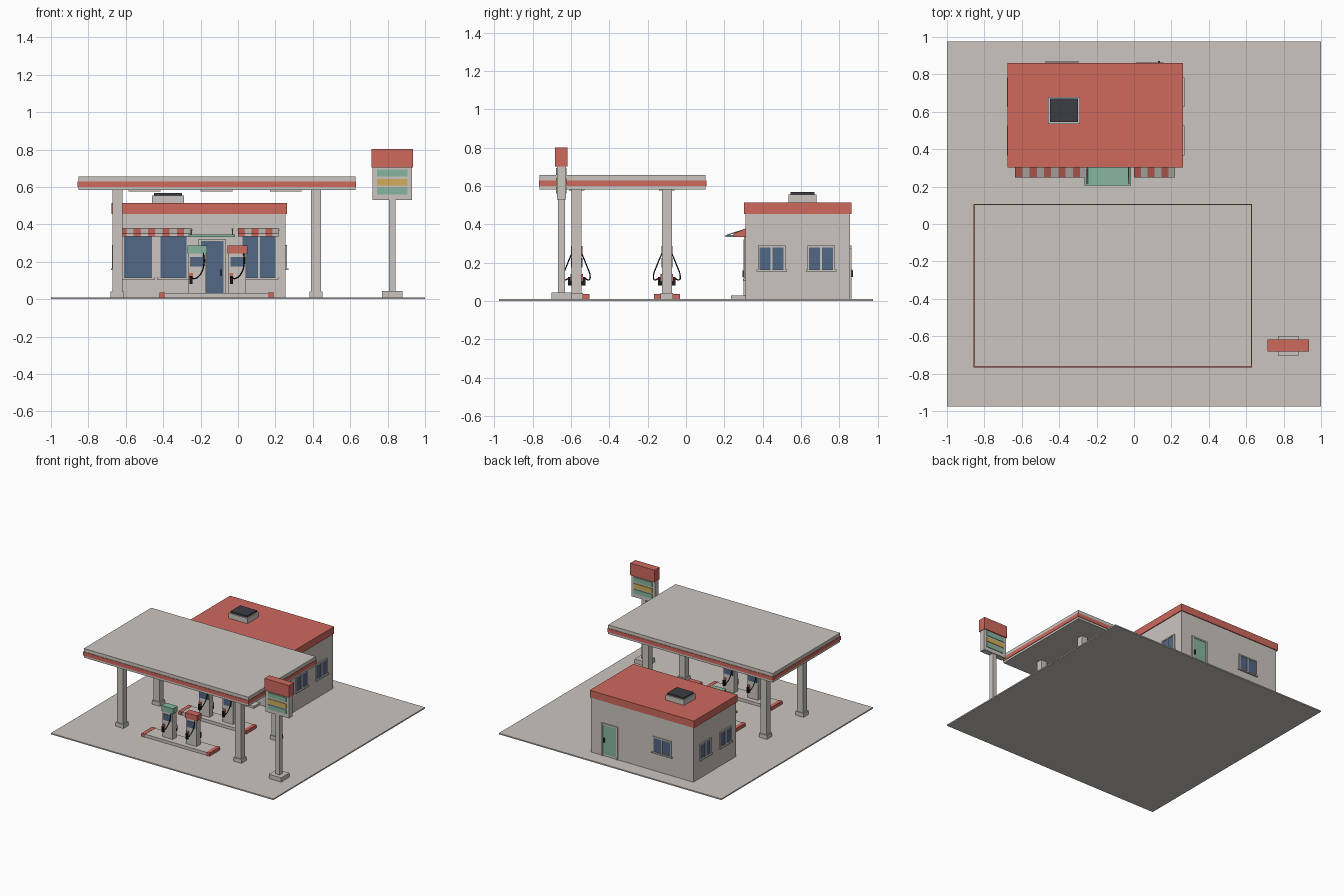
import bpy, bmesh
from mathutils import Vector

cube = bpy.data.objects.get("Cube")
if cube:
    bpy.data.objects.remove(cube)


def material(name, rgb):
    m = bpy.data.materials.new(name)
    m.use_nodes = True
    m.diffuse_color = (*rgb, 1)
    m.node_tree.nodes["Principled BSDF"].inputs["Base Color"].default_value = (*rgb, 1)
    return m


WHITE = material("warm_white", (0.60, 0.56, 0.52))
RED = material("coral_red", (0.62, 0.14, 0.11))
GREEN = material("mint_green", (0.24, 0.47, 0.35))
GLASS = material("blue_glass", (0.085, 0.135, 0.24))
YELLOW = material("yellow", (0.65, 0.42, 0.10))
DARK = material("charcoal", (0.045, 0.045, 0.06))
BLACK = material("black_rubber", (0.01, 0.01, 0.012))


def finish(name, bm, *mats):
    bmesh.ops.recalc_face_normals(bm, faces=bm.faces)
    mesh = bpy.data.meshes.new(name)
    bm.to_mesh(mesh)
    bm.free()
    for m in mats:
        mesh.materials.append(m)
    ob = bpy.data.objects.new(name, mesh)
    bpy.context.collection.objects.link(ob)
    return ob


def box(name, mat, x, y, z):
    """Box from (low, high) ranges on each axis."""
    bm = bmesh.new()
    bmesh.ops.create_cube(bm, size=1)
    for v in bm.verts:
        v.co = [r[0] if c < 0 else r[1] for c, r in zip(v.co, (x, y, z))]
    return finish(name, bm, mat)


def around(c, w):
    return (c - w / 2, c + w / 2)


def tube(name, mat, points, radius):
    cu = bpy.data.curves.new(name, "CURVE")
    cu.dimensions = "3D"
    cu.bevel_depth, cu.bevel_resolution, cu.resolution_u = radius, 1, 6
    cu.use_fill_caps = True
    sp = cu.splines.new("BEZIER")
    sp.bezier_points.add(len(points) - 1)
    for p, co in zip(sp.bezier_points, points):
        p.co = co
        p.handle_left_type = p.handle_right_type = "AUTO"
    cu.materials.append(mat)
    ob = bpy.data.objects.new(name, cu)
    bpy.context.collection.objects.link(ob)


def wall_box(name, mat, wall, u, z, out, back=0.002):
    """Box on a wall: wall = (axis, position, outward sign), u runs along the wall."""
    axis, pos, s = wall
    d = sorted((pos - s * back, pos + s * out))
    return box(name, mat, *((d, u, z) if axis == "x" else (u, d, z)))


def window(name, wall, u, z, panes=2, bar=0.01):
    """Glass panel with frame bars, mullions and a sill."""
    wall_box(name + "_glass", GLASS, wall, u, z, 0.003)
    for i in range(panes + 1):
        c = u[0] + (u[1] - u[0]) * i / panes
        wall_box(name + "_bar", WHITE, wall, around(c, bar), z, 0.008)
    wall_box(name + "_head", WHITE, wall, (u[0] - bar / 2, u[1] + bar / 2), around(z[1], bar), 0.008)
    wall_box(name + "_sill", WHITE, wall, (u[0] - 0.012, u[1] + 0.012), (z[0] - 0.01, z[0]), 0.014)


# Ground slab
box("ground", WHITE, (-1, 1), (-0.975, 0.975), (0, 0.01))

# Shop walls, roof and rooftop vent
box("shop_walls", WHITE, (-0.665, 0.255), (0.31, 0.855), (0.01, 0.46))
box("shop_roof", RED, (-0.675, 0.262), (0.303, 0.862), (0.455, 0.513))
box("roof_vent", WHITE, (-0.46, -0.29), (0.535, 0.68), (0.513, 0.555))
box("roof_vent_cap", DARK, (-0.45, -0.3), (0.545, 0.67), (0.555, 0.568))

# Shop windows
front, rear = ("y", 0.31, -1), ("y", 0.855, 1)
window("front_window_right", front, (-0.615, -0.455), (0.115, 0.34), 1)
window("front_window_middle", front, (-0.42, -0.27), (0.115, 0.34), 1)
window("front_window_left", front, (0.02, 0.205), (0.115, 0.34), 2)
window("rear_window", rear, (-0.465, -0.305), (0.165, 0.285))
for side, wall in (("right", ("x", -0.665, -1)), ("left", ("x", 0.255, 1))):
    for y in (0.447, 0.705):
        window(side + "_side_window", wall, around(y, 0.135), (0.165, 0.285))

# Doors with frames, handles and the front step
for name, wall, x, top, mat in (("front_door", front, -0.138, 0.31, GLASS),
                                ("rear_door", rear, 0.085, 0.265, GREEN)):
    wall_box(name, mat, wall, around(x, 0.13), (0.025, top), 0.004)
    for s in (-1, 1):
        wall_box(name + "_jamb", WHITE, wall, around(x + s * 0.067, 0.012), (0.01, top), 0.009)
    wall_box(name + "_lintel", WHITE, wall, around(x, 0.146), (top, top + 0.012), 0.009)
    wall_box(name + "_handle", DARK, wall, around(x + 0.048, 0.01), (0.125, 0.16), 0.016)
box("front_step", WHITE, (-0.25, -0.02), (0.235, 0.31), (0.01, 0.028))

# Green door canopy with its stays
box("door_canopy", GREEN, (-0.265, -0.015), (0.205, 0.31), (0.333, 0.345))
for x in (-0.25, -0.03):
    tube("canopy_stay", WHITE, [(x, 0.215, 0.345), (x, 0.31, 0.375)], 0.003)


# Striped sloping awnings
def awning(name, x0, x1, stripes):
    profile = [(0.312, 0.378), (0.248, 0.352), (0.248, 0.335), (0.312, 0.335)]
    bm = bmesh.new()
    rows = [[bm.verts.new((x0 + (x1 - x0) * i / stripes, y, z)) for y, z in profile]
            for i in range(stripes + 1)]
    for i in range(stripes):
        for j in range(4):
            k = (j + 1) % 4
            f = bm.faces.new((rows[i][j], rows[i][k], rows[i + 1][k], rows[i + 1][j]))
            f.material_index = i % 2
    bm.faces.new(rows[0])
    bm.faces.new(rows[-1])
    finish(name, bm, RED, WHITE)


awning("awning_right", -0.635, -0.25, 10)
awning("awning_left", 0.0, 0.22, 6)

# Forecourt canopy with a red band
box("forecourt_roof", WHITE, (-0.853, 0.628), (-0.763, 0.103), (0.583, 0.657))
box("forecourt_band", RED, (-0.857, 0.632), (-0.767, 0.107), (0.6, 0.63))
for x in (-0.5, -0.115, 0.255):
    for y in (-0.57, -0.1):
        box("canopy_light", WHITE, around(x, 0.17), around(y, 0.08), (0.576, 0.584))


# Fuel pump: body, coloured head, and screen, hose and nozzle on both faces
def pump(x, y, mat):
    box("pump_body", WHITE, around(x, 0.094), around(y, 0.05), (0.03, 0.247))
    box("pump_head", mat, around(x, 0.106), around(y, 0.058), (0.243, 0.287))
    for s in (-1, 1):
        face = ("y", y + s * 0.025, s)
        wall_box("pump_screen", GLASS, face, around(x, 0.076), (0.175, 0.225), 0.004)
        wall_box("nozzle_holder", RED, face, around(x + s * 0.033, 0.02), (0.105, 0.14), 0.008)
        wall_box("nozzle", BLACK, face, around(x + s * 0.033, 0.016), (0.08, 0.125), 0.02)
        path = [(-0.033, 0.025, 0.25), (-0.036, 0.05, 0.19), (-0.015, 0.07, 0.13),
                (0.015, 0.062, 0.11), (0.033, 0.04, 0.12)]
        tube("pump_hose", BLACK, [(x + s * a, y + s * b, z) for a, b, z in path], 0.0035)


# Two pump islands with columns
for y in (-0.57, -0.1):
    box("island", WHITE, (-0.40, 0.17), around(y, 0.13), (0.01, 0.034))
    for x in (-0.405, 0.175):
        box("island_end", RED, around(x, 0.03), around(y, 0.136), (0.01, 0.036))
    pump(-0.218, y, GREEN)
    pump(-0.003, y, RED)
    for x in (-0.645, 0.417):
        box("column", WHITE, around(x, 0.054), around(y, 0.052), (0.01, 0.59))
        box("column_base", WHITE, around(x, 0.072), around(y, 0.066), (0.01, 0.042))

# Roadside price sign with plates on both faces
sx, sy = 0.825, -0.65
box("sign_base", WHITE, around(sx, 0.11), around(sy, 0.105), (0.01, 0.045))
box("sign_pole", WHITE, around(sx, 0.036), around(sy, 0.036), (0.04, 0.54))
box("sign_panel", WHITE, around(sx, 0.21), around(sy, 0.046), (0.53, 0.705))
box("sign_top", RED, around(sx, 0.22), around(sy, 0.064), (0.703, 0.802))
for s in (-1, 1):
    for z, mat in ((0.675, GREEN), (0.625, YELLOW), (0.578, GREEN)):
        wall_box("price_plate", mat, ("y", sy + s * 0.023, s), around(sx, 0.165), around(z, 0.036), 0.005)
